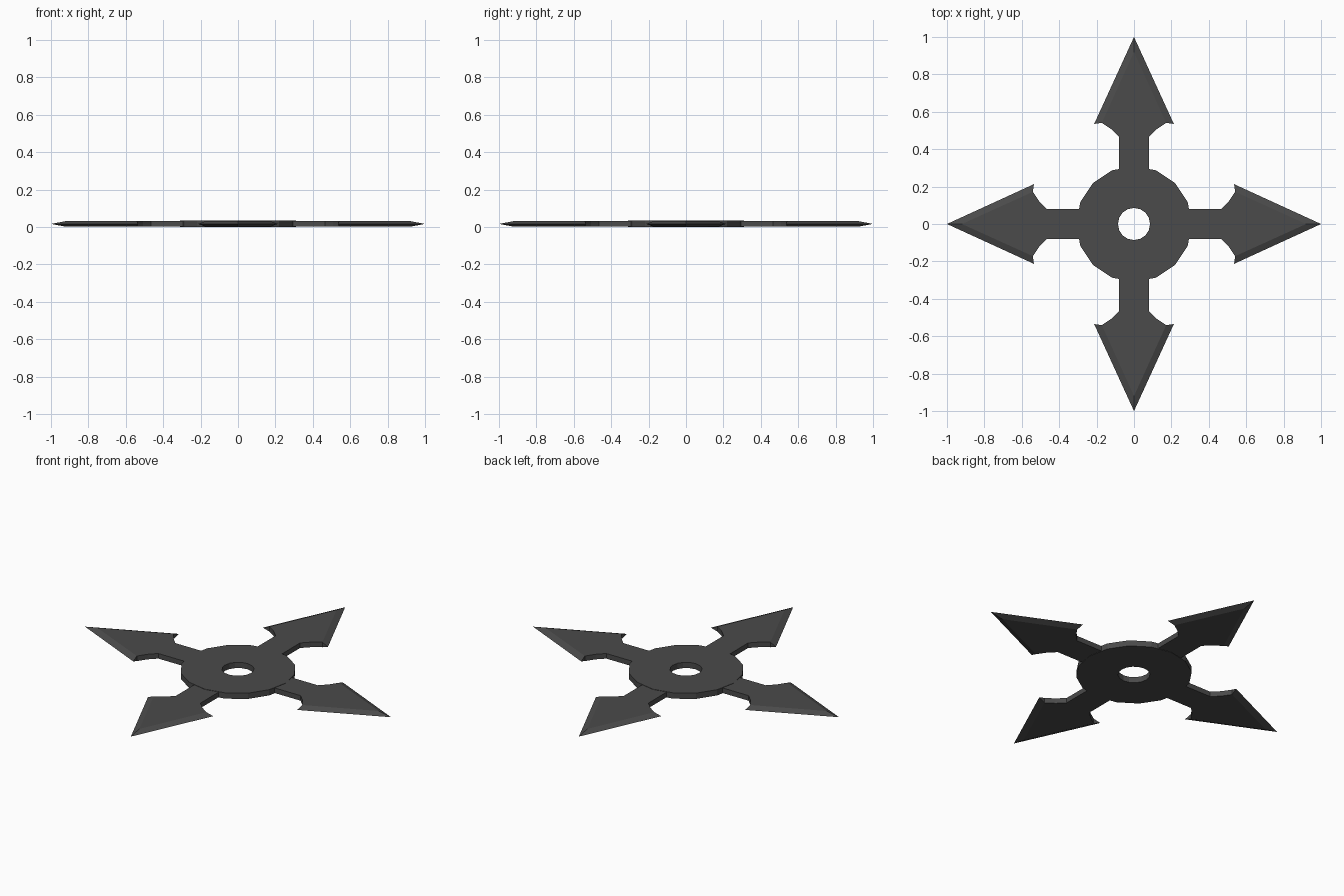
import bpy, bmesh, math
from mathutils import Matrix

if "Cube" in bpy.data.objects:
    bpy.data.objects.remove(bpy.data.objects["Cube"])

THICK = 0.034
MID = THICK / 2

steel = bpy.data.materials.new("dark_steel")
steel.diffuse_color = (0.07, 0.07, 0.07, 1)
steel.use_nodes = True
steel.node_tree.nodes["Principled BSDF"].inputs["Base Color"].default_value = steel.diffuse_color


def finish(bm, name):
    bmesh.ops.recalc_face_normals(bm, faces=bm.faces)
    mesh = bpy.data.meshes.new(name)
    bm.to_mesh(mesh)
    bm.free()
    mesh.materials.append(steel)
    obj = bpy.data.objects.new(name, mesh)
    bpy.context.collection.objects.link(obj)
    return obj


# Hub: 16-sided ring, swept from a rectangular cross-section
def make_hub(sides=16, inner=0.086, outer=0.31):
    bm = bmesh.new()
    section = [(inner, 0), (outer, 0), (outer, THICK), (inner, THICK)]
    rings = []
    for i in range(sides):
        a = 2 * math.pi * i / sides
        rings.append([bm.verts.new((r * math.cos(a), r * math.sin(a), z)) for r, z in section])
    for i in range(sides):
        a, b = rings[i], rings[(i + 1) % sides]
        for k in range(4):
            n = (k + 1) % 4
            bm.faces.new((a[k], b[k], b[n], a[n]))
    return finish(bm, "hub")


# Blade: stem and arrowhead, with both cutting edges ground to the mid plane
def make_blade(name, angle, half_h=0.015):
    half = [(0.08, 0.28), (0.08, 0.465), (0.122, 0.507), (0.172, 0.541)]
    outline = half + [(0, 0.92)] + [(-x, y) for x, y in reversed(half)]
    bm = bmesh.new()
    top = [bm.verts.new((x, y, MID + half_h)) for x, y in outline]
    low = [bm.verts.new((x, y, MID - half_h)) for x, y in outline]
    tip = bm.verts.new((0, 1.0, MID))
    barb_r = bm.verts.new((0.213, 0.535, MID))
    barb_l = bm.verts.new((-0.213, 0.535, MID))
    bm.faces.new(top)
    bm.faces.new(low)
    # Square walls of the stem and notches
    for i in (0, 1, 2, 5, 6, 7, 8):
        n = (i + 1) % 9
        bm.faces.new((low[i], low[n], top[n], top[i]))
    # Ground edges and the barb ends
    for layer in (top, low):
        bm.faces.new((layer[3], barb_r, tip, layer[4]))
        bm.faces.new((layer[4], tip, barb_l, layer[5]))
    bm.faces.new((top[3], low[3], barb_r))
    bm.faces.new((top[5], low[5], barb_l))
    bm.transform(Matrix.Rotation(angle, 4, 'Z'))
    return finish(bm, name)


make_hub()
for i, side in enumerate(("back", "left", "front", "right")):
    make_blade("blade_" + side, i * math.pi / 2)
